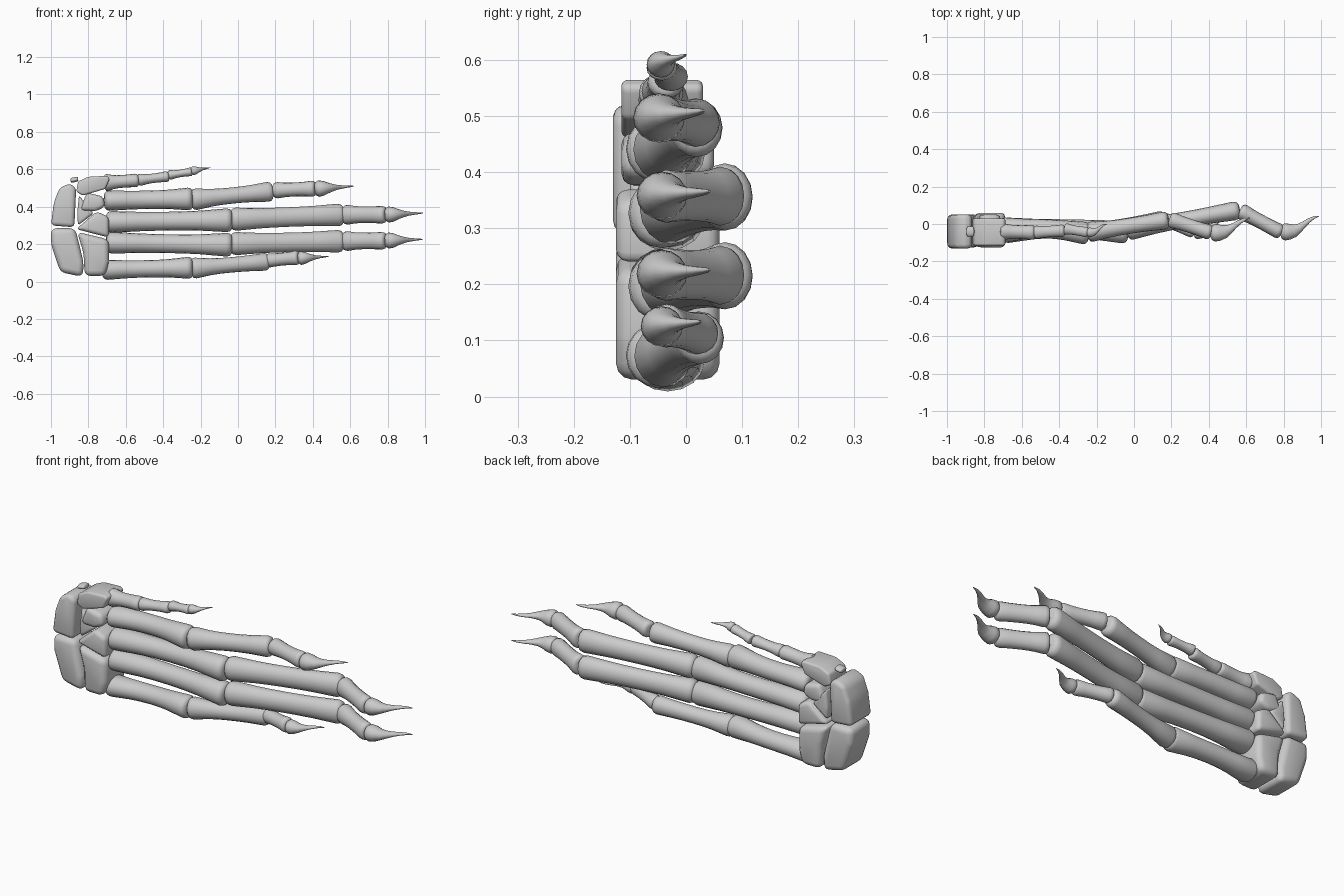
import bpy, bmesh, math
from mathutils import Vector

if "Cube" in bpy.data.objects:
    bpy.data.objects.remove(bpy.data.objects["Cube"])

SIDES = 16


def finish(name, bm, angle=50):
    bmesh.ops.recalc_face_normals(bm, faces=bm.faces)
    me = bpy.data.meshes.new(name)
    bm.to_mesh(me)
    bm.free()
    ob = bpy.data.objects.new(name, me)
    bpy.context.collection.objects.link(ob)
    bpy.ops.object.select_all(action='DESELECT')
    ob.select_set(True)
    bpy.context.view_layer.objects.active = ob
    bpy.ops.object.shade_smooth_by_angle(angle=math.radians(angle))
    return ob


def loft(name, stations):
    """Skin elliptical rings; each station is (centre, depth radius, width radius)."""
    bm = bmesh.new()
    rings = []
    n = len(stations)
    for i, (c, ry, rz) in enumerate(stations):
        d = (stations[min(i + 1, n - 1)][0] - stations[max(i - 1, 0)][0]).normalized()
        side = Vector((0, 0, 1))
        side = (side - d * side.dot(d)).normalized()
        up = side.cross(d)
        ring = []
        for k in range(SIDES):
            a = 2 * math.pi * k / SIDES
            ring.append(bm.verts.new(c + up * ry * math.cos(a) + side * rz * math.sin(a)))
        rings.append(ring)
    for a, b in zip(rings, rings[1:]):
        for k in range(SIDES):
            j = (k + 1) % SIDES
            bm.faces.new((a[k], a[j], b[j], b[k]))
    bm.faces.new(rings[0])
    bm.faces.new(rings[-1])
    return finish(name, bm)


def bone(name, p, q, start, mid, end, bow=0.0):
    """Long bone with flared, rounded ends; start/mid/end are (depth, width) radii."""
    p, q = Vector(p), Vector(q)
    length = (q - p).length
    cap = 0.5 * min(start[1], end[1]) / length
    caps = [(0, .5), (.1, .7), (.4, .9), (1, 1)]
    ts = [(f * cap, s) for f, s in caps]
    ts += [(t, 1) for t in (.25, .37, .5, .63, .75) if cap < t < 1 - cap]
    ts += [(1 - f * cap, s) for f, s in reversed(caps)]
    out = []
    for t, s in ts:
        e = start if t < .5 else end
        w = abs(1 - 2 * t) ** 2.2
        ry, rz = (m + (x - m) * w for m, x in zip(mid, e))
        c = p.lerp(q, t) + Vector((0, bow * math.sin(math.pi * t), 0))
        out.append((c, ry * s, rz * s))
    return loft(name, out)


def claw(name, base, tip_x, tip_z, rise, r):
    """Hooked claw bone: bulbous base narrowing to an upswept point."""
    b = Vector(base)
    L, dz = tip_x - b.x, tip_z - b.z
    prof = [(0, 0, .55, .55), (.03, 0, .85, .8), (.1, 0, 1.05, 1), (.22, .03, 1, .9),
            (.36, .1, .8, .62), (.48, .26, .55, .42), (.6, .48, .38, .27),
            (.74, .74, .27, .18), (.88, .93, .16, .11), (1, 1, .04, .04)]
    loft(name, [(b + Vector((L * t, rise * u, dz * t)), r * a, r * w) for t, u, a, w in prof])


def carpal(name, outline, y0, y1, bev=.03):
    """Wrist bone: front outline in x,z given depth and rounded edges."""
    bm = bmesh.new()
    vs = [bm.verts.new((x, y0, z)) for x, z in outline]
    f = bm.faces.new(vs)
    r = bmesh.ops.extrude_face_region(bm, geom=[f])
    bmesh.ops.translate(bm, vec=(0, y1 - y0, 0),
                        verts=[v for v in r['geom'] if isinstance(v, bmesh.types.BMVert)])
    bmesh.ops.recalc_face_normals(bm, faces=bm.faces)
    bmesh.ops.bevel(bm, geom=bm.edges[:], offset=bev, segments=3, profile=.5,
                    affect='EDGES', clamp_overlap=True)
    finish(name, bm, 60)


# wrist bones
carpal("upper_rear_carpal", [(-1, .30), (-.875, .29), (-.865, .50), (-.90, .525), (-.955, .50), (-.985, .42)], -.13, .05)
carpal("lower_rear_carpal", [(-1, .285), (-1, .20), (-.95, .05), (-.83, .025), (-.825, .10), (-.87, .285)], -.125, .05)
carpal("lower_front_carpal", [(-.86, .265), (-.825, .15), (-.82, .03), (-.71, .03), (-.69, .10), (-.69, .225)], -.125, .06)
carpal("middle_front_carpal", [(-.865, .28), (-.69, .235), (-.69, .345), (-.755, .375)], -.125, .06, .022)
carpal("small_front_carpal", [(-.845, .38), (-.76, .375), (-.71, .40), (-.72, .455), (-.81, .475)], -.115, .05, .022)
carpal("wedge_carpal", [(-.86, .36), (-.855, .30), (-.77, .365), (-.85, .46)], -.10, .05, .015)
carpal("thumb_carpal", [(-.865, .48), (-.83, .46), (-.71, .495), (-.685, .55), (-.70, .565), (-.80, .56), (-.855, .535)], -.115, .03, .022)
bone("sesamoid", (-.895, -.04, .54), (-.855, -.04, .548), (.025, .012), (.028, .013), (.025, .012))

# outer metacarpals and toes: upper (second) and lower (fifth)
bone("metacarpal_2", (-.715, -.035, .432), (-.24, -.052, .442), (.072, .056), (.05, .049), (.063, .064), .018)
bone("proximal_2", (-.25, -.045, .437), (.185, .022, .482), (.058, .062), (.042, .043), (.05, .056))
bone("middle_2", (.19, .025, .487), (.415, -.048, .497), (.046, .047), (.037, .037), (.042, .046))
claw("claw_2", (.41, -.048, .495), .62, .51, .08, .044)

bone("metacarpal_5", (-.725, -.035, .062), (-.24, -.052, .074), (.07, .056), (.05, .046), (.063, .062), .018)
bone("proximal_5", (-.25, -.045, .07), (.165, .028, .107), (.056, .06), (.04, .041), (.046, .049))
bone("middle_5", (.15, .028, .111), (.325, -.043, .128), (.04, .04), (.034, .034), (.038, .042))
claw("claw_5", (.32, -.043, .124), .485, .134, .07, .036)

# two matching central digits
for n, zs in ((3, (.318, .328, .332, .357, .357, .366)), (4, (.208, .196, .202, .216, .218, .226))):
    bone(f"metacarpal_{n}", (-.705, -.035, zs[0]), (-.03, -.045, zs[1]), (.072, .06), (.05, .05), (.063, .066), .015)
    bone(f"proximal_{n}", (-.04, -.032, zs[2]), (.565, .075, zs[3]), (.06, .064), (.043, .052), (.052, .062))
    bone(f"middle_{n}", (.565, .072, zs[3]), (.79, -.047, zs[4]), (.047, .058), (.038, .044), (.042, .049))
    claw(f"claw_{n}", (.785, -.043, zs[4]), .99, zs[5], .085, .043)

# thumb
bone("metacarpal_1", (-.715, -.04, .528), (-.53, -.045, .542), (.05, .052), (.036, .034), (.042, .037))
bone("proximal_1", (-.535, -.045, .542), (-.37, -.035, .562), (.038, .036), (.03, .025), (.034, .031))
bone("middle_1", (-.372, -.025, .568), (-.245, -.045, .588), (.034, .029), (.025, .02), (.029, .025))
claw("claw_1", (-.25, -.045, .59), -.145, .61, .045, .024)
